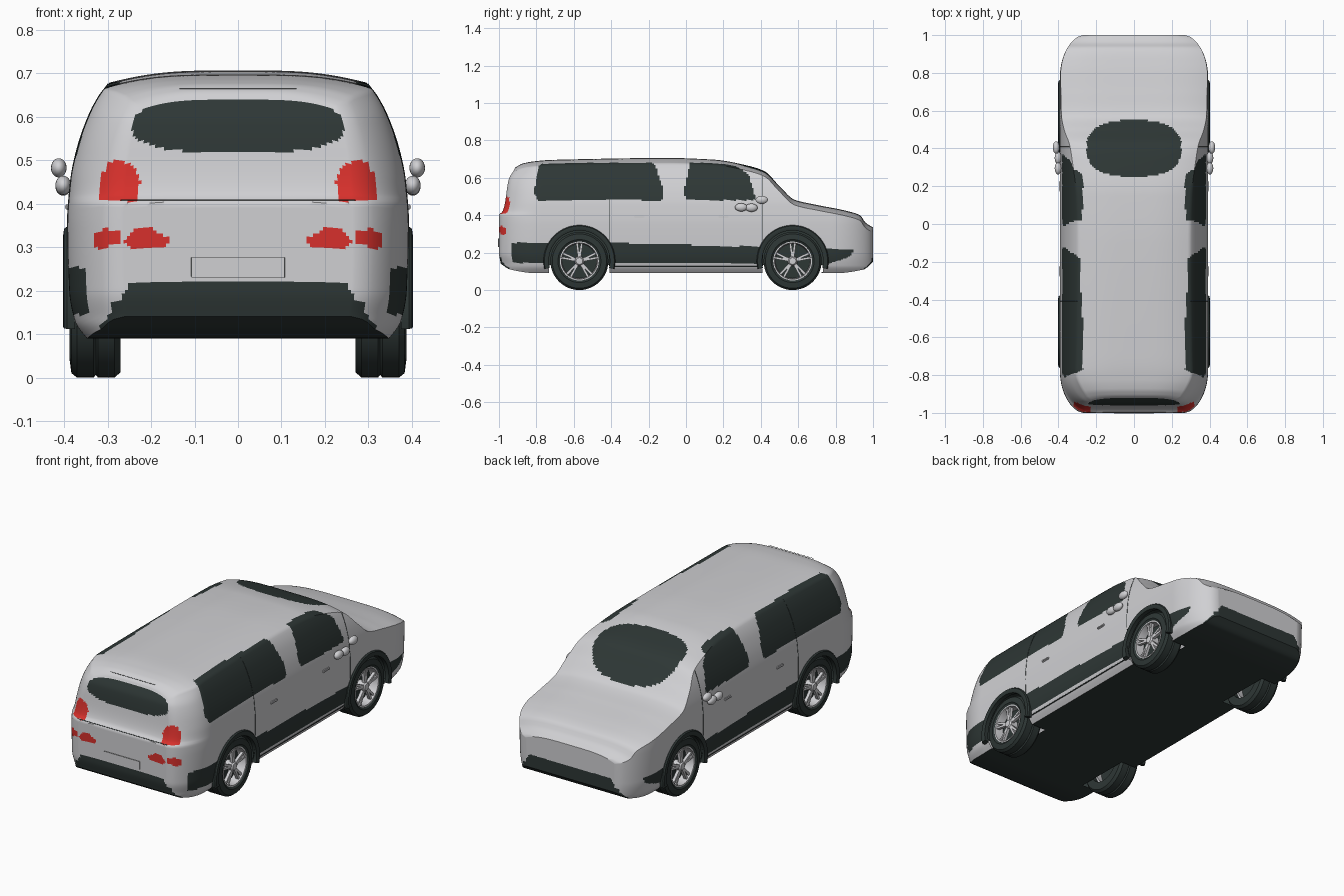
import bpy, bmesh, math
from mathutils import Matrix, Vector

cube = bpy.data.objects.get("Cube")
if cube:
    bpy.data.objects.remove(cube)


def material(name, rgb, rough=0.5):
    m = bpy.data.materials.new(name)
    m.use_nodes = True
    m.diffuse_color = (*rgb, 1)
    node = m.node_tree.nodes["Principled BSDF"]
    node.inputs["Base Color"].default_value = (*rgb, 1)
    node.inputs["Roughness"].default_value = rough
    return m


PAINT = material("silver paint", (0.63, 0.63, 0.65))
DARK = material("dark trim", (0.027, 0.038, 0.036))
RED = material("red lamp", (0.68, 0.03, 0.025))


def finish(bm, name, mats, angle=40):
    bmesh.ops.recalc_face_normals(bm, faces=bm.faces)
    for f in bm.faces:
        f.smooth = True
    me = bpy.data.meshes.new(name)
    bm.to_mesh(me)
    bm.free()
    me.set_sharp_from_angle(angle=math.radians(angle))
    for m in mats:
        me.materials.append(m)
    ob = bpy.data.objects.new(name, me)
    bpy.context.collection.objects.link(ob)
    return ob


def smooth_table(pts):
    """Monotone cubic through a few (position, value) points."""
    sl = [(b[1] - a[1]) / (b[0] - a[0]) for a, b in zip(pts, pts[1:])]
    tan = [sl[0]] + [2 * p * q / (p + q) if p * q > 0 else 0 for p, q in zip(sl, sl[1:])] + [sl[-1]]

    def f(t):
        t = min(max(t, pts[0][0]), pts[-1][0])
        i = 0
        while i < len(sl) - 1 and t > pts[i + 1][0]:
            i += 1
        h = pts[i + 1][0] - pts[i][0]
        s = (t - pts[i][0]) / h
        r = 1 - s
        return (pts[i][1] * (1 + 2 * s) * r * r + pts[i + 1][1] * s * s * (3 - 2 * s)
                + h * s * r * (tan[i] * r - tan[i + 1] * s))
    return f


# Shape of the body: roof line, floor line, side section and rear slope
roof = smooth_table([(-1, .655), (-.97, .675), (-.9, .686), (-.67, .697), (-.1, .706), (.15, .697),
                     (.33, .665), (.42, .635), (.5, .555), (.58, .483), (.7, .455), (.85, .425),
                     (.93, .4), (.96, .36), (1, .335)])
floor = smooth_table([(-1, .14), (-.95, .11), (-.8, .09), (.8, .09), (.95, .11), (1, .15)])
side = smooth_table([(.08, .34), (.13, .375), (.2, .388), (.35, .392), (.45, .385), (.514, .373),
                     (.605, .342), (.668, .305), (.69, .28), (.706, .255)])
slope = smooth_table([(.14, .01), (.2, 0), (.4, 0), (.418, .018), (.455, .03), (.59, .052), (.65, .085), (.69, .1)])
WHEEL_Y, WHEEL_Z = .57, .155


def body_point(u, v, w):
    z0 = floor(v)
    z = z0 + (roof(v) - .028 * u ** 4 - z0) * (w + 1) / 2
    t = max(0, (abs(v) - .78) / .22)
    plan = .69 + .31 * max(0, 1 - t * t) ** .6
    k = min(1, max(0, (-v - .7) / .3))
    return Vector((u * plan * side(z), v + slope(z) * k * k * (3 - 2 * k), z))


def inside(poly, a, b):
    """Convex counter-clockwise polygon test."""
    return all((q[0] - p[0]) * (b - p[1]) - (q[1] - p[1]) * (a - p[0]) >= 0
               for p, q in zip(poly, poly[1:] + poly[:1]))


def oval(a, b, e=2.6):
    return abs(a) ** e + abs(b) ** e < 1


REAR_GLASS = [(-.79, .48), (-.13, .48), (-.12, .53), (-.165, .672), (-.18, .68), (-.76, .68), (-.785, .665), (-.815, .52)]
FRONT_GLASS = [(0, .48), (.365, .48), (.37, .5), (.335, .62), (.25, .672), (.2, .68), (.02, .68), (-.01, .53)]
CLADDING = [(-.93, .145), (.76, .14), (.88, .18), (.91, .245), (.4, .253), (-.4, .253), (-.93, .268)]
UPPER_LAMP = [(.23, .405), (.315, .405), (.32, .46), (.285, .51), (.24, .485), (.225, .45)]
LOWER_LAMPS = [[(.155, .305), (.235, .292), (.262, .31), (.235, .342), (.205, .347), (.16, .32)],
               [(.27, .31), (.325, .29), (.335, .33), (.29, .348)]]


def paint(c, n):
    x, y, z = abs(c.x), c.y, c.z
    if n.z < -.7:
        return 1
    if x > .27 and (inside(REAR_GLASS, y, z) or inside(FRONT_GLASS, y, z)):
        return 1
    if z > .4 and n.z > .2 and oval(x / .25, (y - .4) / .15):
        return 1
    if x > .325 and inside(CLADDING, y, z):
        return 1
    if abs(y) > .93 and z < .22 and (x < .24 or x < .27 + (.185 - z) * .7):
        return 1
    if y < -.88:
        if oval(x / .243, (z - .578) / .062):
            return 1
        if inside(UPPER_LAMP, x, z) or any(inside(p, x, z) for p in LOWER_LAMPS):
            return 2
    return 0


# Body shell: six gridded faces bent to shape
bm = bmesh.new()
NU, NV, NW = 72, 210, 64
for s in (-1, 1):
    lift = Matrix.Translation((0, 0, s))
    bmesh.ops.create_grid(bm, x_segments=NU, y_segments=NV, size=1, matrix=lift)
    bmesh.ops.create_grid(bm, x_segments=NW, y_segments=NV, size=1, matrix=Matrix.Rotation(math.pi / 2, 4, 'Y') @ lift)
    bmesh.ops.create_grid(bm, x_segments=NU, y_segments=NW, size=1, matrix=Matrix.Rotation(math.pi / 2, 4, 'X') @ lift)
bmesh.ops.remove_doubles(bm, verts=bm.verts, dist=.0005)
for vert in bm.verts:
    vert.co = body_point(*vert.co)
bmesh.ops.recalc_face_normals(bm, faces=bm.faces)
holes = []
for f in bm.faces:
    c = f.calc_center_median()
    f.material_index = paint(c, f.normal)
    if abs(c.x) > .26 and math.hypot(abs(c.y) - WHEEL_Y, c.z - WHEEL_Z) < .17:
        holes.append(f)
bmesh.ops.delete(bm, geom=holes, context='FACES')
finish(bm, "body", [PAINT, DARK, RED])


def lathe(name, profile, s, y, mat, start=0, sweep=360, steps=48, closed=False):
    """Turn (radius, x) points about the wheel axis."""
    bm = bmesh.new()
    rings = []
    for i in range(steps + 1):
        a = math.radians(start + sweep * i / steps)
        rings.append([bm.verts.new((s * x, y + r * math.cos(a), WHEEL_Z + r * math.sin(a))) for r, x in profile])
    n = len(profile)
    for p, q in zip(rings, rings[1:]):
        for j in range(n if closed else n - 1):
            k = (j + 1) % n
            bm.faces.new((p[j], p[k], q[k], q[j]))
    if sweep < 360 and closed:
        bm.faces.new(rings[0])
        bm.faces.new(rings[-1])
    bmesh.ops.remove_doubles(bm, verts=bm.verts, dist=.0001)
    return finish(bm, name, [mat], 35)


def box(bm, size, matrix):
    bmesh.ops.create_cube(bm, size=1, matrix=matrix @ Matrix.Diagonal((*size, 1)))


TYRE = [(.1, .27), (.143, .27), (.155, .284), (.155, .322), (.149, .327), (.155, .332), (.155, .37),
        (.145, .383), (.115, .387), (.1, .377)]
RIM = [(.09, .3), (.094, .365), (.097, .381), (.104, .381), (.106, .37), (.1, .3)]
ARCH = [(.163, .375), (.163, .398), (.172, .402), (.187, .4), (.192, .393), (.192, .375)]

# Wheels, wells and arches
for s, hand in ((1, "left"), (-1, "right")):
    for y, end in ((WHEEL_Y, "front"), (-WHEEL_Y, "rear")):
        tag = f"{end}_{hand}_"
        lathe(tag + "tyre", TYRE, s, y, DARK, closed=True)
        lathe(tag + "rim", RIM, s, y, PAINT, closed=True)
        lathe(tag + "brake_disc", [(.0, .335), (.098, .335)], s, y, DARK)
        lathe(tag + "hub", [(0, .382), (.018, .38), (.025, .372), (.027, .335)], s, y, PAINT, steps=24)
        lathe(tag + "wheel_well", [(0, .26), (.17, .26), (.17, .385)], s, y, DARK, -8, 196)
        lathe(tag + "wheel_arch", ARCH, s, y, DARK, -13, 206, closed=True)
        bm = bmesh.new()
        for i in range(5):
            for lean in (-.13, .13):
                turn = Matrix.Rotation(math.tau * i / 5 + lean, 4, 'X')
                at = Matrix.Translation((s * .366, y, WHEEL_Z)) @ turn @ Matrix.Translation((0, 0, .058))
                box(bm, (.016, .012, .08), at)
        finish(bm, tag + "spokes", [PAINT])

    # Mirror pods
    for i, (x, y, z) in enumerate([(.412, .405, .482), (.402, .35, .44), (.402, .295, .442)]):
        bm = bmesh.new()
        bmesh.ops.create_uvsphere(bm, u_segments=20, v_segments=12, radius=1,
                                  matrix=Matrix.Translation((s * x, y, z)) @ Matrix.Diagonal((.018, .033, .022, 1)))
        finish(bm, f"mirror_{hand}_{i + 1}", [PAINT])

    # Door handles
    for y, end in ((-.25, "rear"), (.2, "front")):
        bm = bmesh.new()
        box(bm, (.014, .055, .014), Matrix.Translation((s * .391, y, .392)))
        bmesh.ops.bevel(bm, geom=bm.edges[:], offset=.004, segments=2, affect='EDGES')
        finish(bm, f"{end}_{hand}_door_handle", [PAINT])


def seam(name, points, radius=.0015):
    cu = bpy.data.curves.new(name, 'CURVE')
    cu.dimensions = '3D'
    cu.bevel_depth = radius
    cu.bevel_resolution = 1
    sp = cu.splines.new('POLY')
    sp.points.add(len(points) - 1)
    for p, co in zip(sp.points, points):
        p.co = (*co, 1)
    cu.materials.append(DARK)
    bpy.context.collection.objects.link(bpy.data.objects.new(name, cu))


# Door, sill and tailgate seams
for s, hand in ((1, "left"), (-1, "right")):
    for y, top, end in ((-.41, .675, "rear"), (.41, .61, "front")):
        zs = [.13 + (top - .13) * i / 20 for i in range(21)]
        seam(f"{end}_{hand}_door_seam", [(s * side(z), y, z) for z in zs])
    seam(f"{hand}_sill_seam", [(s * side(.125), -.39, .125), (s * side(.125), .39, .125)], .003)
seam("tailgate_seam", [(-.27, -.999, .408), (.27, -.999, .408)])
seam("tailgate_top_seam", [(-.135, -.905, .664), (.135, -.905, .664)], .001)

# Number plate recess panel and its thin border
bm = bmesh.new()
box(bm, (.214, .008, .045), Matrix.Translation((0, -1, .253)))
finish(bm, "rear_plate", [PAINT])
edge = [(x, -1.003, z) for x, z in ((-.107, .231), (.107, .231), (.107, .275), (-.107, .275), (-.107, .231))]
seam("rear_plate_border", edge, .001)
